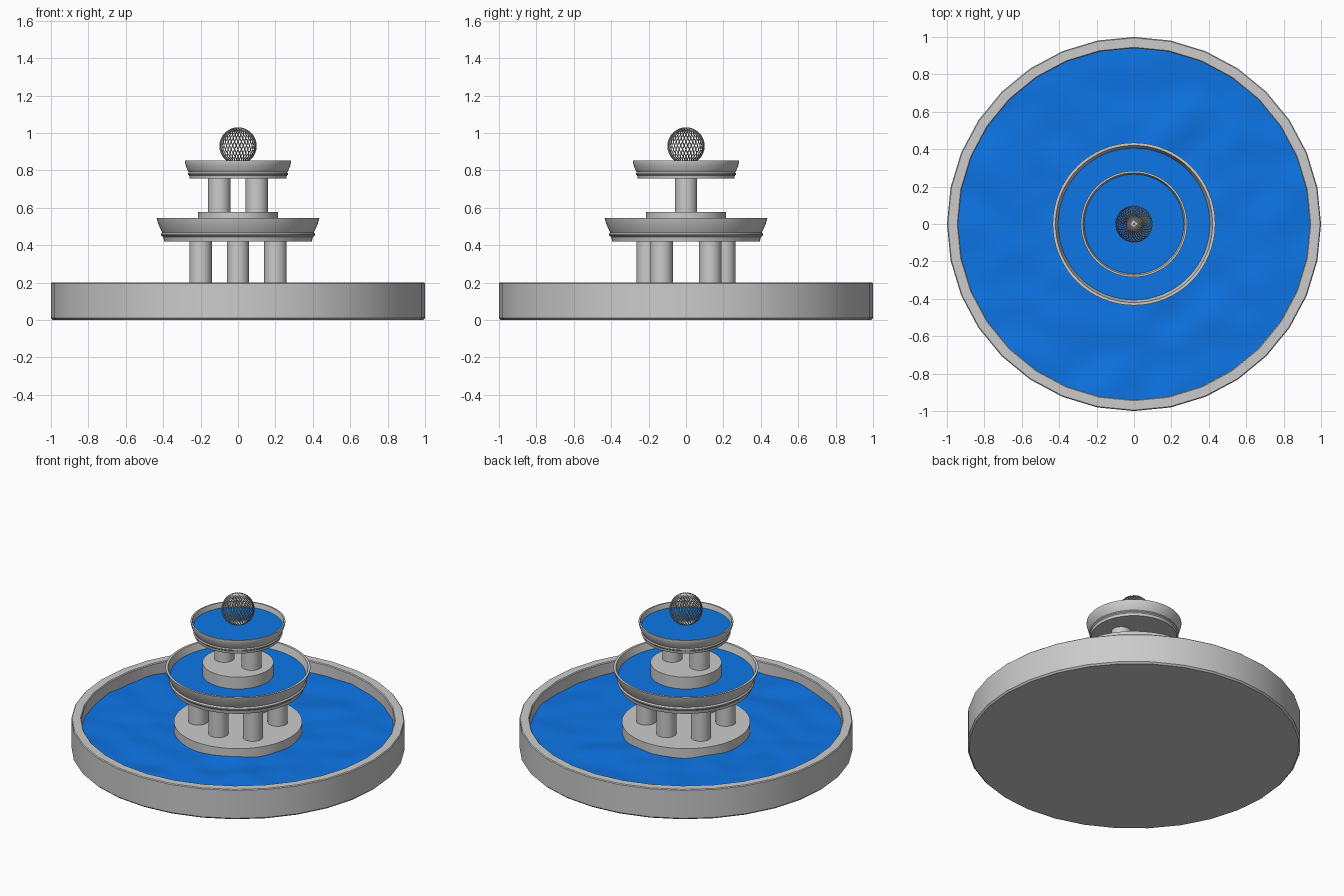
import bpy, bmesh
from math import sin, cos, pi, radians
from mathutils import Vector, noise

if "Cube" in bpy.data.objects:
    bpy.data.objects.remove(bpy.data.objects["Cube"])

water_mat = bpy.data.materials.new("water_blue")
water_mat.diffuse_color = (0.004, 0.18, 0.8, 1)
water_mat.use_nodes = True
water_mat.node_tree.nodes["Principled BSDF"].inputs["Base Color"].default_value = water_mat.diffuse_color


def finish(name, bm, angle=35):
    bmesh.ops.recalc_face_normals(bm, faces=bm.faces)
    me = bpy.data.meshes.new(name)
    bm.to_mesh(me)
    bm.free()
    ob = bpy.data.objects.new(name, me)
    bpy.context.collection.objects.link(ob)
    bpy.ops.object.select_all(action='DESELECT')
    ob.select_set(True)
    bpy.context.view_layer.objects.active = ob
    bpy.ops.object.shade_smooth_by_angle(angle=radians(angle))
    return ob


def lathe(name, profile, sides, at=(0, 0), closed=True, wave=0):
    """Revolve (radius, z) points about a vertical axis; ends are capped."""
    bm = bmesh.new()
    rings = []
    for r, z in profile:
        ring = []
        for i in range(sides):
            a = 2 * pi * i / sides
            x, y = at[0] + r * cos(a), at[1] + r * sin(a)
            dz = wave * noise.noise(Vector((x * 5, y * 5, 3))) if wave else 0
            ring.append(bm.verts.new((x, y, z + dz)))
        rings.append(ring)
    for a, b in zip(rings, rings[1:]):
        for i in range(sides):
            j = (i + 1) % sides
            bm.faces.new((a[i], a[j], b[j], b[i]))
    if closed:
        bm.faces.new(rings[0][::-1])
    bm.faces.new(rings[-1])
    return finish(name, bm)


def water(name, radius, z, sides, rings=2, wave=0):
    prof = [(radius * (1 - 0.97 * k / (rings - 1)), z) for k in range(rings)]
    ob = lathe(name, prof, sides, closed=False, wave=wave)
    ob.data.materials.append(water_mat)


# Ground basin with its rippled pool
lathe("basin", [(0.99, 0), (1, 0.01), (1, 0.195), (0.995, 0.2), (0.945, 0.2),
                (0.94, 0.195), (0.94, 0.05)], 32)
water("basin_water", 0.943, 0.125, 96, rings=32, wave=0.016)
lathe("lower_plinth", [(0.385, 0.05), (0.385, 0.185)], 64)

# Lower ring of columns
for i, (x, y) in enumerate([(0.2, 0.13), (0.2, -0.13), (-0.2, 0.13),
                            (-0.2, -0.13), (0, 0.205), (0, -0.205)]):
    lathe(f"lower_column_{i}", [(0.06, 0.18), (0.06, 0.43)], 32, (x, y))

# Middle bowl
lathe("middle_bowl", [(0.395, 0.42), (0.4, 0.443), (0.412, 0.453), (0.412, 0.46),
                      (0.405, 0.468), (0.413, 0.483), (0.425, 0.51), (0.433, 0.535),
                      (0.435, 0.545), (0.42, 0.545), (0.415, 0.53), (0.4, 0.48)], 64)
water("middle_water", 0.408, 0.5, 64)
lathe("upper_plinth", [(0.213, 0.47), (0.213, 0.578)], 64)

# Upper pair of columns
for side, x in (("left", -0.1), ("right", 0.1)):
    lathe(f"upper_column_{side}", [(0.06, 0.57), (0.06, 0.765)], 32, (x, 0))

# Top bowl
lathe("top_bowl", [(0.258, 0.755), (0.261, 0.772), (0.268, 0.778), (0.268, 0.784),
                   (0.263, 0.79), (0.271, 0.803), (0.279, 0.825), (0.284, 0.842),
                   (0.284, 0.853), (0.274, 0.853), (0.27, 0.84), (0.262, 0.8)], 64)
water("top_water", 0.267, 0.822, 64)

# Open wire ball of twisted strands
cu = bpy.data.curves.new("wire_ball", 'CURVE')
cu.dimensions = '3D'
cu.bevel_depth = 0.003
cu.bevel_resolution = 0
strands, steps = 32, 24
for s in range(strands):
    sp = cu.splines.new('POLY')
    sp.points.add(steps)
    for k in range(steps + 1):
        t = 0.04 + (pi - 0.08) * k / steps
        a = 2 * pi * s / strands + radians(80) * k / steps
        sp.points[k].co = (0.097 * sin(t) * cos(a), 0.097 * sin(t) * sin(a),
                           0.93 + 0.097 * cos(t), 1)
ball = bpy.data.objects.new("wire_ball", cu)
bpy.context.collection.objects.link(ball)
